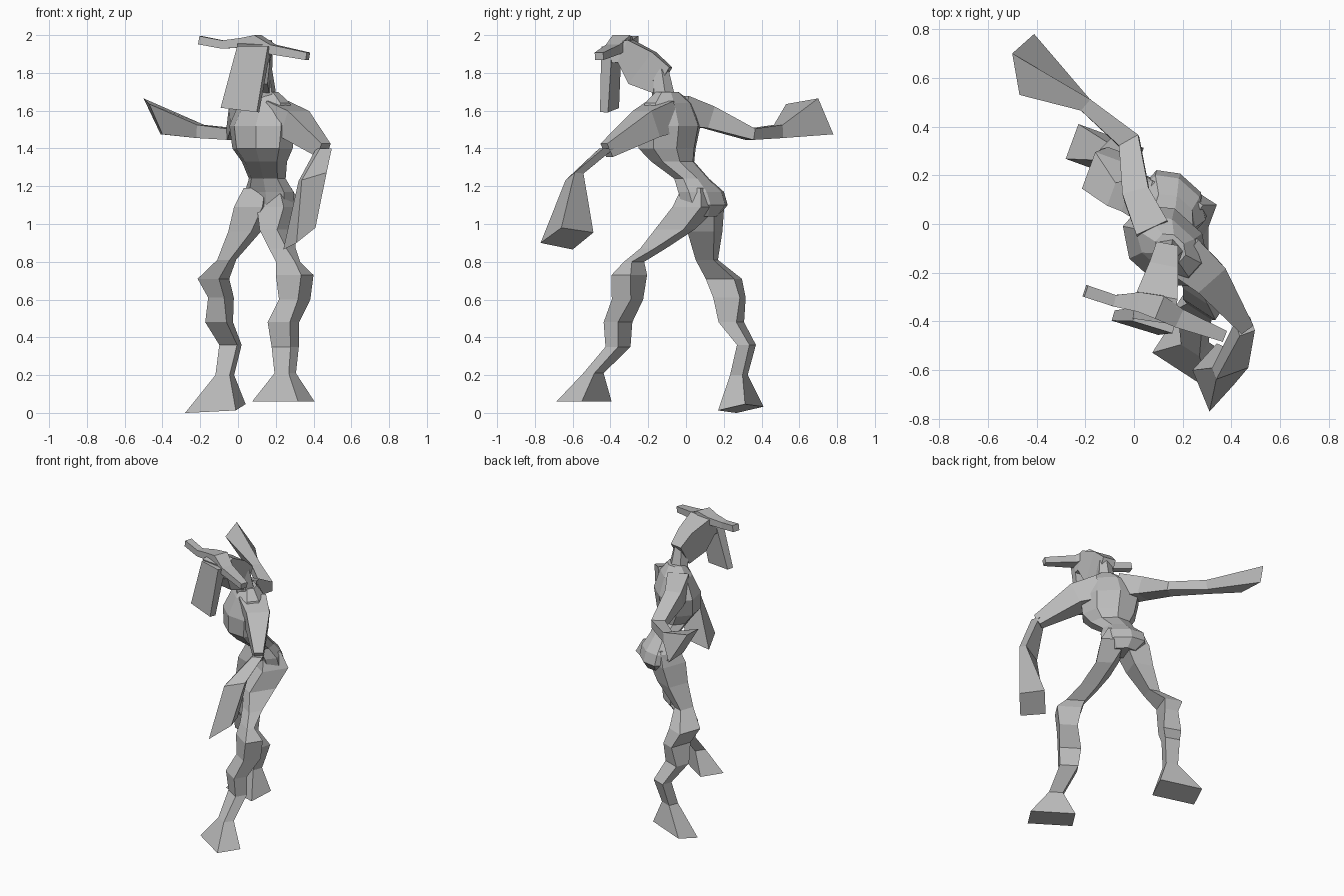
import bpy
import bmesh
from math import cos, sin, pi, radians
from mathutils import Vector

default_cube = bpy.data.objects.get("Cube")
if default_cube:
    bpy.data.objects.remove(default_cube, do_unlink=True)

stone = bpy.data.materials.new("plain grey")
stone.use_nodes = True
grey = (0.5, 0.5, 0.5, 1)
stone.diffuse_color = grey
stone.node_tree.nodes["Principled BSDF"].inputs["Base Color"].default_value = grey


def ring(center, across, along, width, depth, sides):
    """Cross-section polygon; four sides give a full rectangle."""
    scale = 2 ** 0.5 if sides == 4 else 1
    points = []
    for index in range(sides):
        angle = pi / sides + 2 * pi * index / sides
        points.append(center + across * (width * scale * cos(angle))
                      + along * (depth * scale * sin(angle)))
    return points


def skin(name, rings):
    """Join consecutive rings with faces and cap both ends."""
    mesh = bpy.data.meshes.new(name)
    bm = bmesh.new()
    loops = [[bm.verts.new(point) for point in points] for points in rings]
    for lower, upper in zip(loops, loops[1:]):
        for index in range(len(lower)):
            following = (index + 1) % len(lower)
            bm.faces.new((lower[index], lower[following], upper[following], upper[index]))
    bm.faces.new(loops[0])
    bm.faces.new(loops[-1])
    bmesh.ops.recalc_face_normals(bm, faces=bm.faces)
    bm.to_mesh(mesh)
    bm.free()
    mesh.materials.append(stone)
    part = bpy.data.objects.new(name, mesh)
    bpy.context.collection.objects.link(part)


def stack(name, sections, yaw, sides=4, tilt=(0, 0), tip=None):
    """Upright part: level sections turned by yaw; tilt slopes the last one."""
    turn = radians(yaw)
    across = Vector((cos(turn), sin(turn), 0))
    along = Vector((-sin(turn), cos(turn), 0))
    rings = []
    for x, y, z, width, depth in sections:
        rings.append(ring(Vector((x, y, z)), across, along, width, depth, sides))
    middle = Vector(sections[-1][:3])
    for point in rings[-1]:
        offset = point - middle
        point.z += offset.x * tilt[0] + offset.y * tilt[1]
    if tip:
        rings.append([Vector(corner) for corner in tip])
    skin(name, rings)


def sweep(name, sections, tip=None):
    """Reaching part: sections stand square to the path of their centres."""
    centers = [Vector(section[:3]) for section in sections]
    rings = []
    for index, section in enumerate(sections):
        before = centers[max(index - 1, 0)]
        after = centers[min(index + 1, len(centers) - 1)]
        heading = (after - before).normalized()
        across = heading.cross(Vector((0, 0, 1))).normalized()
        along = across.cross(heading)
        rings.append(ring(centers[index], across, along, section[3], section[4], 4))
    if tip:
        rings.append([Vector(corner) for corner in tip])
    skin(name, rings)


# Twisted body from hips to the base of the neck
stack("torso", [
    (.17, .09, 1.04, .09, .07),
    (.17, .1, 1.1, .15, .1),
    (.165, .08, 1.17, .15, .1),
    (.155, .03, 1.24, .11, .085),
    (.14, -.07, 1.33, .135, .105),
    (.13, -.1, 1.4, .18, .14),
    (.13, -.09, 1.52, .2, .15),
    (.14, -.09, 1.64, .16, .1),
    (.15, -.1, 1.7, .07, .055),
], yaw=-42, sides=8)

stack("neck", [
    (.14, -.11, 1.62, .075, .07),
    (.135, -.14, 1.82, .045, .05),
], yaw=-20, sides=6)

# Head, long flat muzzle and horns
sweep("head", [
    (.13, -.12, 1.76, .045, .08),
    (.11, -.23, 1.825, .06, .105),
    (.09, -.32, 1.915, .085, .065),
    (.08, -.39, 1.9, .085, .05),
])
stack("muzzle", [
    (.085, -.395, 1.94, .085, .03),
    (.01, -.405, 1.603, .1, .022),
], yaw=-17, tilt=(-.12, 0))
sweep("horns", [
    (-.2, -.275, 1.973, .025, .022),
    (-.08, -.315, 1.95, .024, .022),
    (.02, -.32, 1.96, .04, .025),
    (.1, -.34, 1.97, .05, .03),
    (.18, -.385, 1.925, .04, .025),
    (.37, -.46, 1.888, .024, .02),
])

# Left arm reaches forward and hangs down
sweep("left_upper_arm", [
    (.19, -.12, 1.57, .09, .085),
    (.3, -.21, 1.53, .075, .075),
    (.455, -.42, 1.39, .03, .04),
])
stack("left_forearm_and_hand", [
    (.455, -.42, 1.4, .033, .03),
    (.395, -.59, 1.25, .07, .025),
], yaw=20, tilt=(.3, 0), tip=[
    (.34, -.49, .955), (.24, -.6, .865), (.31, -.77, .9), (.41, -.66, .98)])

# Right arm stretches out behind
sweep("right_arm_and_hand", [
    (.08, -.03, 1.6, .07, .08),
    (.01, .12, 1.565, .055, .06),
    (-.02, .34, 1.475, .045, .03),
    (-.2, .49, 1.49, .03, .035),
], tip=[(-.5, .7, 1.665), (-.47, .53, 1.635), (-.4, .6, 1.475), (-.41, .78, 1.475)])

# Left leg steps forward, down to a flared hoof
stack("left_leg", [
    (.2, .06, 1.19, .06, .06),
    (.22, .05, 1.09, .085, .09),
    (.21, -.06, .97, .055, .09),
    (.235, -.175, .87, .055, .045),
    (.265, -.275, .8, .06, .025),
    (.3, -.3, .73, .08, .06),
    (.3, -.31, .6, .06, .06),
    (.24, -.36, .48, .07, .045),
    (.25, -.36, .35, .06, .04),
    (.25, -.49, .21, .045, .035),
    (.24, -.54, .06, .145, .08),
], yaw=-33)

# Right leg trails behind
stack("right_leg", [
    (.11, .09, 1.19, .06, .07),
    (.085, .09, 1.09, .08, .09),
    (.035, .1, .96, .065, .075),
    (-.06, .11, .81, .035, .05),
    (-.13, .2, .71, .06, .08),
    (-.09, .23, .61, .045, .075),
    (-.1, .24, .48, .06, .05),
    (-.04, .32, .36, .05, .035),
    (-.07, .28, .2, .04, .035),
    (-.12, .29, .023, .143, .076),
], yaw=-20, tilt=(.12, .19))
